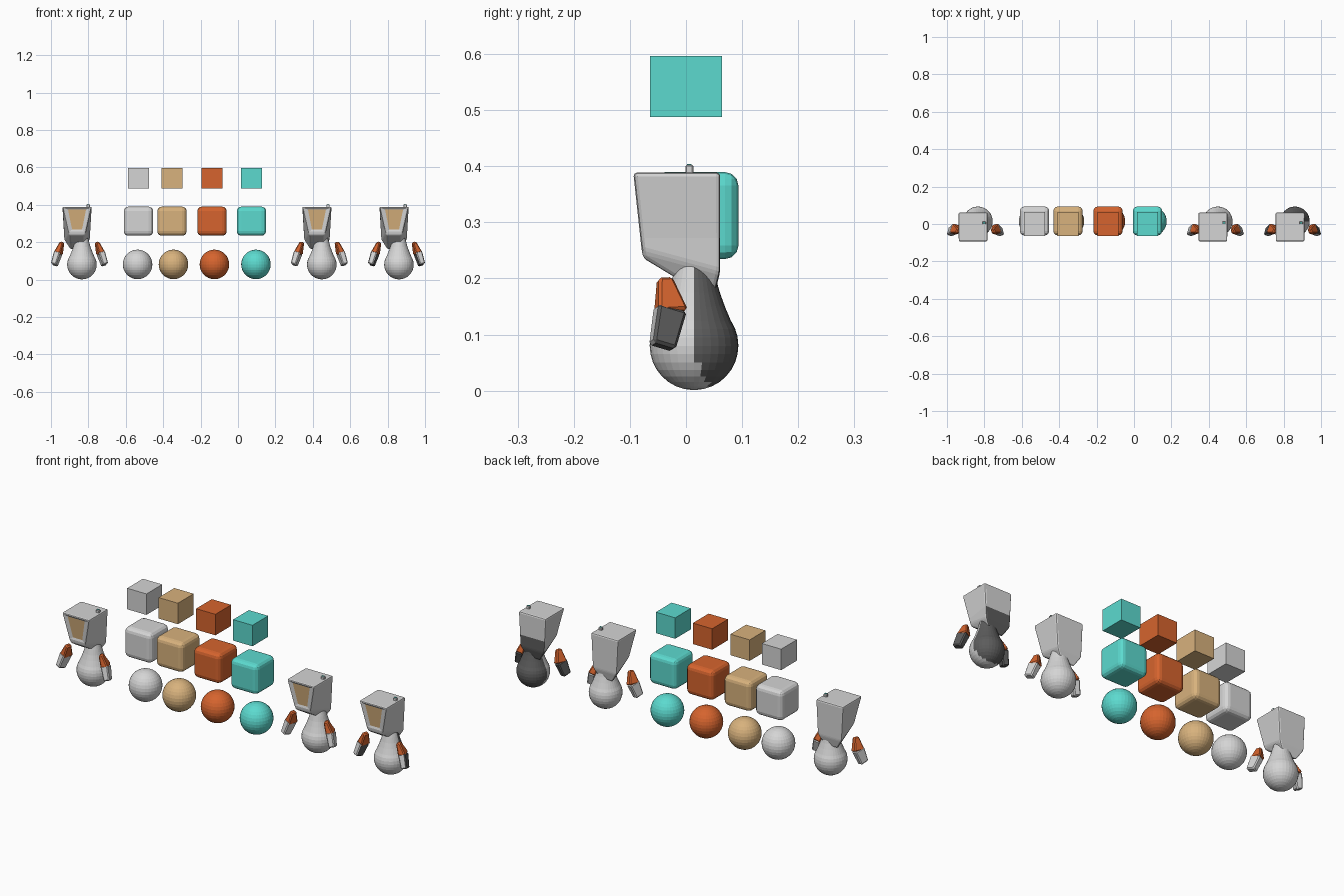
import bpy, bmesh, math
from mathutils import Vector, Matrix

if "Cube" in bpy.data.objects:
    bpy.data.objects.remove(bpy.data.objects["Cube"])


def material(name, srgb):
    m = bpy.data.materials.new(name)
    m.diffuse_color = [(c / 255 / 12.92 if c < 10 else ((c / 255 + 0.055) / 1.055) ** 2.4)
                       for c in srgb] + [1]
    m.use_nodes = True
    m.node_tree.nodes["Principled BSDF"].inputs["Base Color"].default_value = m.diffuse_color
    return m


LIGHT = material("light_grey", (213, 213, 213))
TAN = material("tan", (216, 178, 125))
ORANGE = material("orange", (214, 100, 46))
TEAL = material("teal", (92, 218, 207))
DARK = material("dark_grey", (92, 92, 92))


def finish(name, bm, mats, loc):
    mesh = bpy.data.meshes.new(name)
    bm.to_mesh(mesh)
    bm.free()
    for m in mats:
        mesh.materials.append(m)
    ob = bpy.data.objects.new(name, mesh)
    ob.location = loc
    bpy.context.collection.objects.link(ob)
    return ob


def loft(loops, bevel=0.0, segments=2, cap=True):
    """Skin closed loops of points, then round every edge."""
    bm = bmesh.new()
    rings = [[bm.verts.new(p) for p in l] for l in loops]
    n = len(rings[0])
    for a, b in zip(rings, rings[1:]):
        for i in range(n):
            j = (i + 1) % n
            bm.faces.new((a[i], a[j], b[j], b[i]))
    if cap:
        bm.faces.new(rings[0][::-1])
        bm.faces.new(rings[-1])
    bmesh.ops.recalc_face_normals(bm, faces=bm.faces)
    if bevel:
        bmesh.ops.bevel(bm, geom=bm.edges[:], offset=bevel, segments=segments,
                        profile=0.5, affect='EDGES', clamp_overlap=True)
    bm.normal_update()
    return bm


def box(size, bevel=0.0, segments=2):
    bm = bmesh.new()
    bmesh.ops.create_cube(bm, size=1, matrix=Matrix.Diagonal((*size, 1)))
    if bevel:
        bmesh.ops.bevel(bm, geom=bm.edges[:], offset=bevel, segments=segments,
                        profile=0.5, affect='EDGES')
    return bm


# swatch columns: cube, rounded block and ball in each colour
for mat, bx, sx in ((LIGHT, -0.532, -0.537), (TAN, -0.353, -0.345),
                    (ORANGE, -0.139, -0.126), (TEAL, 0.072, 0.096)):
    finish(mat.name + "_cube", box((0.11, 0.128, 0.108)), [mat], (bx, 0, 0.542))
    finish(mat.name + "_rounded_block", box((0.157, 0.155, 0.155), 0.024, 3), [mat],
           (bx, 0.016, 0.312))
    bm = bmesh.new()
    bmesh.ops.create_uvsphere(bm, u_segments=32, v_segments=16, radius=0.079)
    finish(mat.name + "_ball", bm, [mat], (sx, 0.0143, 0.081))


def body(x, two_tone):
    # pear: ball below, narrow neck above
    prof = [(0.079 * math.cos(a), 0.08 + 0.079 * math.sin(a))
            for a in (math.radians(d) for d in range(-88, 36, 11))]
    prof += [(0.055, 0.15), (0.046, 0.175), (0.039, 0.2), (0.031, 0.225), (0.02, 0.25)]
    bm = loft([[(r * math.cos(t), r * math.sin(t) + 0.0143, z)
                for t in (i * math.tau / 32 for i in range(32))] for r, z in prof])
    if two_tone:
        for f in bm.faces:
            c = f.calc_center_median()
            f.material_index = int(c.y > 0.012 + max(0, 0.08 - c.z) * 0.4)
    finish("body", bm, [LIGHT, DARK], (x + 0.013, 0, 0))


def head(x, two_tone):
    # each level: front half width, y, z, then back half width, y, z
    levels = [(0.040, -0.076, 0.236, 0.036, 0.048, 0.161),
              (0.046, -0.079, 0.250, 0.069, 0.061, 0.212),
              (0.078, -0.094, 0.389, 0.078, 0.061, 0.389)]
    bm = loft([[(-fw, fy, fz), (fw, fy, fz), (bw, by, bz), (-bw, by, bz)]
               for fw, fy, fz, bw, by, bz in levels], 0.012, 2)
    # recessed screen in the front face
    front = max((f for f in bm.faces if f.normal.y < -0.8), key=lambda f: f.calc_area())
    bmesh.ops.inset_individual(bm, faces=[front], thickness=0.013, depth=-0.004)
    for v in front.verts:
        v.co.x *= 0.82
    front.material_index = 1
    if two_tone:
        bmesh.ops.bisect_plane(bm, geom=bm.verts[:] + bm.edges[:] + bm.faces[:],
                               plane_co=(0, 0, 0.272), plane_no=(0, 0, 1))
        bm.normal_update()
        for f in bm.faces:
            if f.calc_center_median().z < 0.272 and f.normal.y > 0.3:
                f.material_index = 2
    finish("head", bm, [LIGHT, TAN, DARK], (x - 0.013, 0, 0))
    # small lug on top with a coloured cap
    finish("top_lug", box((0.018, 0.014, 0.022), 0.002, 1), [LIGHT],
           (x + 0.046, 0.006, 0.391))
    finish("top_lug_cap", box((0.012, 0.008, 0.004)), [TEAL], (x + 0.046, 0.006, 0.402))


def limb(name, a, b, half_a, half_b, side, x, mats, two_tone=False, bevel=0.005):
    a, b = Vector(a), Vector(b)
    axis = (b - a).normalized()
    v = Vector((-0.35, 1, 0))
    v = (v - axis * v.dot(axis)).normalized()
    u = v.cross(axis)
    loops = []
    for p, (hu, hv) in ((a, half_a), (b, half_b)):
        pts = [p + u * hu * i + v * hv * j for i, j in ((-1, -1), (1, -1), (1, 1), (-1, 1))]
        loops.append([(q.x * side, q.y, q.z) for q in pts])
    bm = loft(loops, bevel, 1)
    if two_tone:
        for f in bm.faces:
            f.material_index = int(f.normal.y > -0.6)
    finish(name, bm, mats, (x, 0, 0))


def robot(x, two_tone):
    body(x, two_tone)
    head(x, two_tone)
    for side in (-1, 1):
        limb("upper_arm", (0.093, -0.038, 0.200), (0.114, -0.027, 0.138),
             (0.010, 0.013), (0.019, 0.028), side, x, [ORANGE])
        limb("forearm", (0.113, -0.028, 0.145), (0.135, -0.042, 0.078),
             (0.018, 0.027), (0.015, 0.022), side, x, [LIGHT, DARK], two_tone)


# three figures; the last one has a dark back
for rx, dark_back in ((-0.8475, False), (0.435, False), (0.8475, True)):
    robot(rx, dark_back)
